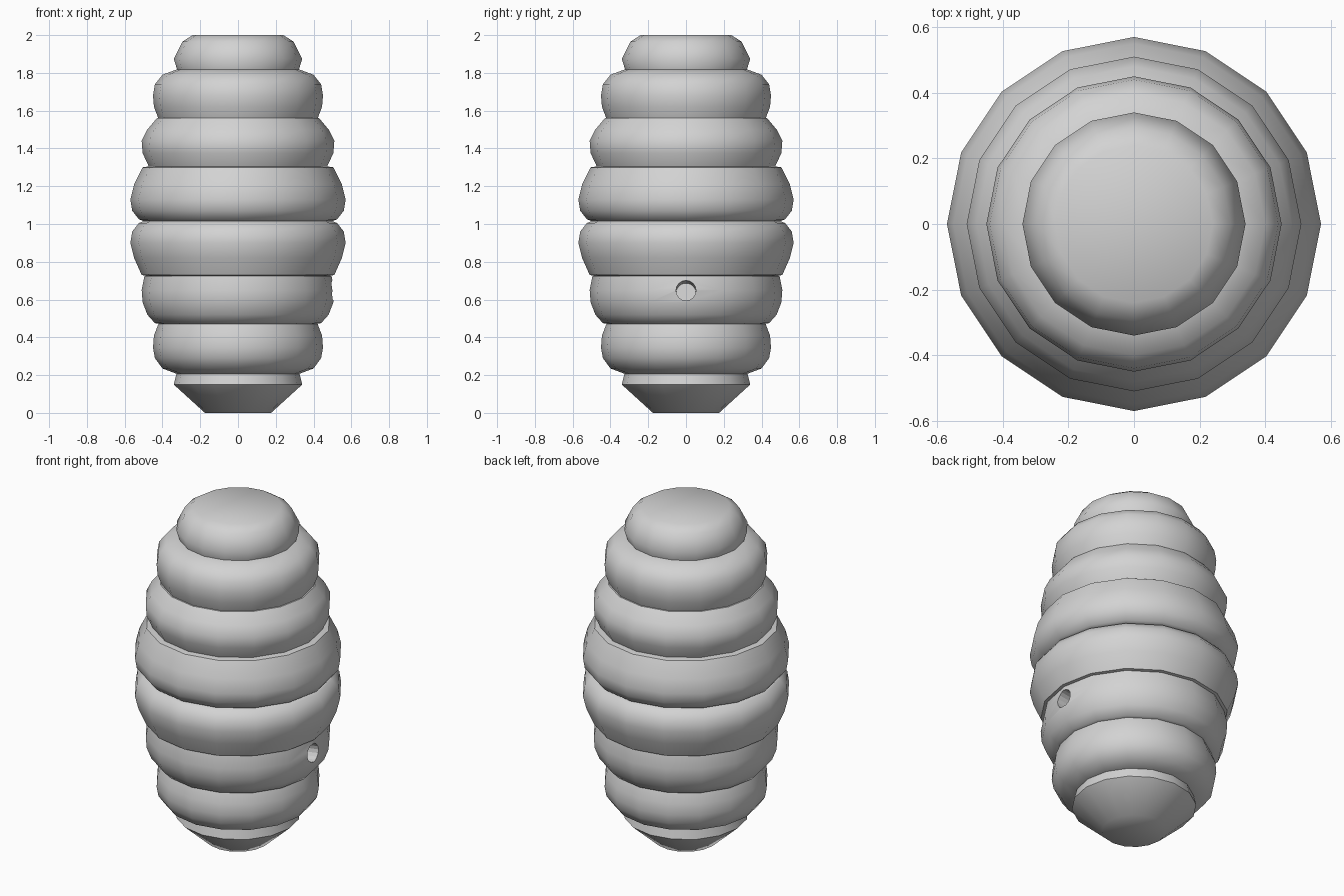
import bpy
import math

cube = bpy.data.objects.get("Cube")
if cube:
    bpy.data.objects.remove(cube, do_unlink=True)

SIDES = 16

grey = bpy.data.materials.new("plain_grey")
grey.use_nodes = True
grey.diffuse_color = (0.65, 0.65, 0.65, 1)
grey.node_tree.nodes["Principled BSDF"].inputs["Base Color"].default_value = grey.diffuse_color


def lathe(name, profile):
    """Turn a bottom-to-top (radius, height) profile into a closed solid."""
    verts, faces = [], []
    for r, z in profile:
        for i in range(SIDES):
            a = math.tau * i / SIDES
            verts.append((r * math.cos(a), r * math.sin(a), z))
    for k in range(len(profile) - 1):
        for i in range(SIDES):
            j = (i + 1) % SIDES
            a, b = k * SIDES, (k + 1) * SIDES
            faces.append((a + i, a + j, b + j, b + i))
    faces.append(tuple(reversed(range(SIDES))))
    faces.append(tuple(range(len(verts) - SIDES, len(verts))))
    mesh = bpy.data.meshes.new(name)
    mesh.from_pydata(verts, [], faces)
    mesh.materials.append(grey)
    obj = bpy.data.objects.new(name, mesh)
    bpy.context.collection.objects.link(obj)
    return obj


# Stacked coils of the hive, from the foot to the cap
parts = {
    "foot": [(.175, 0), (.34, .15), (.325, .21)],
    "coil_lowest": [(.32, .205), (.40, .235), (.44, .29), (.45, .345), (.445, .41), (.42, .475)],
    "coil_entrance": [(.41, .47), (.44, .475), (.48, .52), (.505, .585), (.51, .65), (.495, .725)],
    "coil_lower_middle": [(.47, .722), (.51, .73), (.55, .82), (.57, .90), (.56, .96), (.525, 1.005), (.50, 1.015)],
    "coil_upper_middle": [(.50, 1.015), (.525, 1.025), (.56, 1.07), (.57, 1.13), (.55, 1.21), (.505, 1.3), (.47, 1.305)],
    "coil_upper": [(.47, 1.30), (.505, 1.375), (.51, 1.44), (.48, 1.50), (.43, 1.56), (.41, 1.56)],
    "coil_highest": [(.42, 1.555), (.445, 1.62), (.45, 1.68), (.44, 1.74), (.40, 1.79), (.32, 1.82)],
    "cap": [(.32, 1.81), (.34, 1.875), (.295, 1.965), (.24, 2)],
}
hive = {name: lathe(name, profile) for name, profile in parts.items()}

# Round entrance hole, sloping slightly upwards into the hive
bpy.ops.mesh.primitive_cylinder_add(vertices=16, radius=.053, depth=.2,
                                    location=(.5, 0, .648),
                                    rotation=(0, math.radians(82), 0))
cutter = bpy.context.object
cutter.name = "entrance_cutter"
cutter.data.materials.append(grey)
cutter.hide_render = True
cutter.hide_viewport = True
cut = hive["coil_entrance"].modifiers.new("entrance_hole", "BOOLEAN")
cut.operation = "DIFFERENCE"
cut.solver = "EXACT"
cut.object = cutter

# Soft coils with crisp seams
for obj in hive.values():
    bpy.ops.object.select_all(action="DESELECT")
    obj.select_set(True)
    bpy.context.view_layer.objects.active = obj
    bpy.ops.object.shade_smooth_by_angle(angle=math.radians(45))
